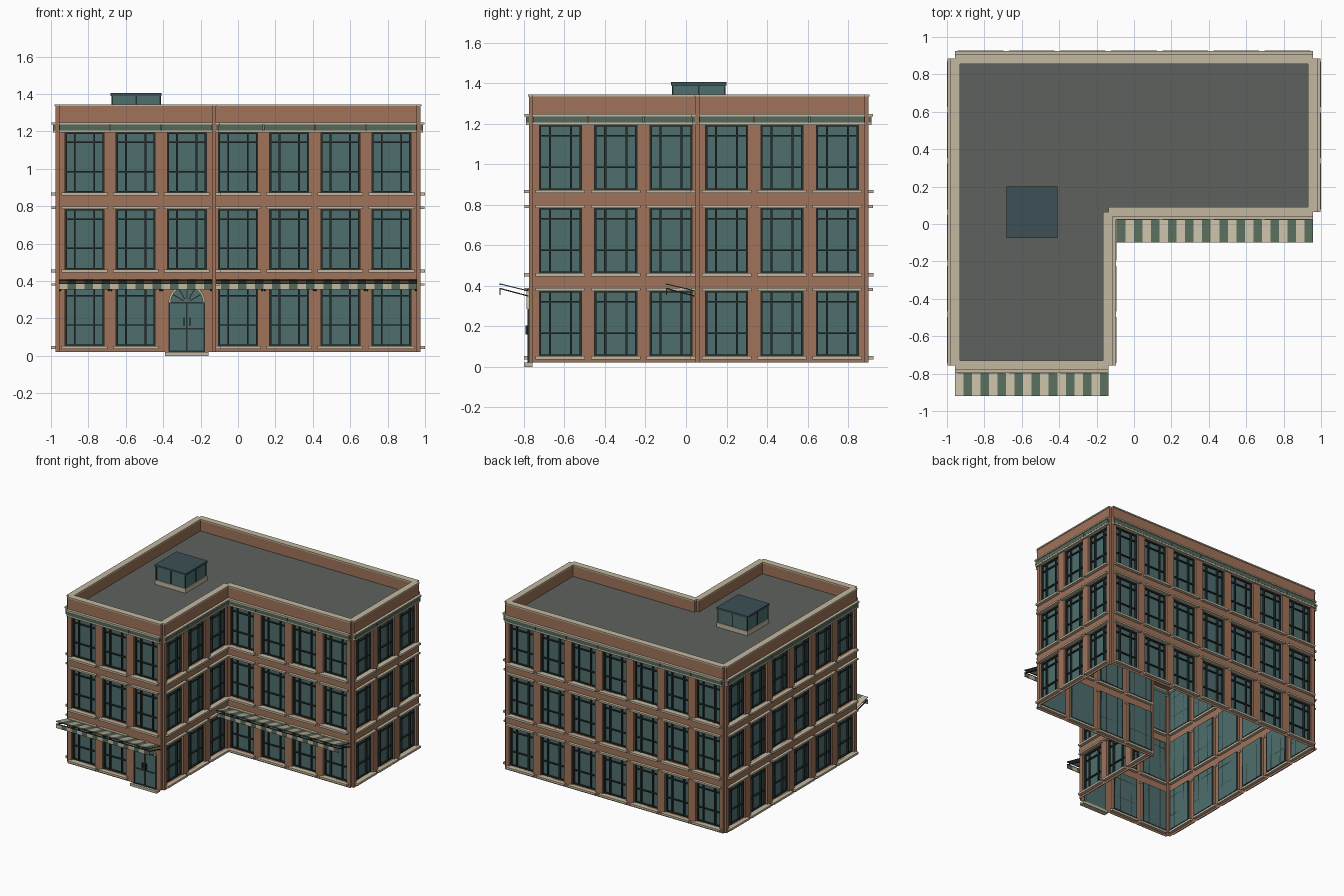
import bpy, bmesh
from math import sin, cos, pi
from mathutils import Vector

if "Cube" in bpy.data.objects:
    bpy.data.objects.remove(bpy.data.objects["Cube"])

COL = {"brick": (.35, .17, .10), "glass": (.077, .156, .156), "cream": (.54, .48, .35),
       "green": (.09, .14, .10), "roof": (.11, .12, .11), "dark": (.02, .03, .03),
       "lid": (.045, .08, .09)}
MATS = {}
for k, c in COL.items():
    MATS[k] = bpy.data.materials.new(k)
    MATS[k].diffuse_color = (*c, 1)

parts = {}


def part(name, mat):
    if name not in parts:
        parts[name] = (bmesh.new(), mat)
    return parts[name][0]


def face(bm, M, pts):
    bm.faces.new([bm.verts.new(M(*p)) for p in pts])


def solid(bm, M, a, b):
    """Closed solid between two matching rings."""
    va = [bm.verts.new(M(*p)) for p in a]
    vb = [bm.verts.new(M(*p)) for p in b]
    n = len(va)
    fs = [bm.faces.new(va), bm.faces.new(vb[::-1])]
    fs += [bm.faces.new((va[i], vb[i], vb[(i + 1) % n], va[(i + 1) % n])) for i in range(n)]
    bmesh.ops.recalc_face_normals(bm, faces=fs)


def prism(bm, M, uz, d0, d1):
    solid(bm, M, [(u, d0, z) for u, z in uz], [(u, d1, z) for u, z in uz])


def box(bm, M, u0, u1, d0, d1, z0, z1):
    prism(bm, M, [(u0, z0), (u1, z0), (u1, z1), (u0, z1)], d0, d1)


W = .2735            # bay width
H = W / 2
FL = .41             # storey height
D = .018             # wall face offset
X, XN = 3.5 * W, -.5 * W
Y0 = -.757
YN, Y1 = Y0 + 3 * W, Y0 + 6 * W


def window(M, z0, z1):
    g, f = part("window_glass", "glass"), part("window_frames", "dark")
    w, b = .104, -.012
    face(g, M, [(-w, b, z0), (w, b, z0), (w, b, z1), (-w, b, z1)])
    for u in (-w + .004, -.052, .052, w - .004):
        box(f, M, u - .005, u + .005, b, .002, z0, z1)
    for z in (z0 + .004, z0 + .112, z0 + .268, z1 - .004):
        box(f, M, -w, w, b, 0, z - .004, z + .004)


def wall(M, za, zb, z0, z1, hole, ends):
    bm = part("brick_walls", "brick")
    w, b = .104, -.012
    outer = [(-H, D, za), (H, D, za), (H, D, zb), (-H, D, zb)]
    if hole:
        F = [(-w, D, z0), (w, D, z0), (w, D, z1), (-w, D, z1)]
        B = [(u, b, z) for u, _, z in F]
        for i in range(4):
            j = (i + 1) % 4
            face(bm, M, [outer[i], outer[j], F[j], F[i]])
            face(bm, M, [F[i], F[j], B[j], B[i]])
    else:
        face(bm, M, outer)
    if ends[0]:
        face(bm, M, [(-H, 0, za), (-H, D, za), (-H, D, zb), (-H, 0, zb)])
    if ends[1]:
        face(bm, M, [(H, D, za), (H, 0, za), (H, 0, zb), (H, D, zb)])


def door(M):
    r, zc = .092, .285
    box(part("door_step", "cream"), M, -.117, .117, 0, .043, 0, .02)
    leaf, trim, fr = part("door_glass", "glass"), part("door_arch", "cream"), part("door_frame", "dark")
    box(leaf, M, -.095, .095, 0, .021, .02, zc)
    arc = [(cos(pi * i / 16), sin(pi * i / 16)) for i in range(17)]
    prism(leaf, M, [(r * c, zc + r * s) for c, s in arc], 0, .021)
    for (c, s), (e, t) in zip(arc, arc[1:]):
        prism(trim, M, [(k * p, zc + k * q) for k, p, q in
                        ((r - .006, c, s), (r + .006, c, s), (r + .006, e, t), (r - .006, e, t))], .01, .03)
    for i in range(1, 6):     # fanlight spokes
        c, s = cos(pi * i / 6), sin(pi * i / 6)
        prism(fr, M, [(k * c + o * s, zc + k * s - o * c) for k, o in
                      ((.02, -.003), (r, -.003), (r, .003), (.02, .003))], .018, .026)
    for u in (-.094, 0, .094):
        box(fr, M, u - .004, u + .004, .015, .026, .02, zc)
    for z in (.025, .145, zc):
        box(fr, M, -.097, .097, .015, .025, z - .004, z + .004)
    for u in (-.016, .016):
        box(part("door_handles", "dark"), M, u - .003, u + .003, .02, .036, .16, .205)


def awning(M):
    s = W / 6
    for i in range(6):
        k = ("cream", "green")[i % 2]
        bm = part("awning_" + k + "_stripes", k)
        u0, u1 = -H + i * s, -H + (i + 1) * s
        prof = [(.02, .372), (.163, .407), (.163, .412), (.02, .377)]
        solid(bm, M, [(u0, d, z) for d, z in prof], [(u1, d, z) for d, z in prof])
        box(bm, M, u0, u1, .158, .163, .355, .385)
    rods = part("awning_rods", "dark")
    prof = [(.02, .346), (.163, .384), (.163, .390), (.02, .352)]
    for u in (-H + .006, H - .006):
        solid(rods, M, [(u - .004, d, z) for d, z in prof], [(u + .004, d, z) for d, z in prof])
    box(rods, M, -H, H, .157, .163, .384, .39)
    box(rods, M, -H, H, .157, .163, .403, .409)


def bay(M, ends, has_door, has_awning):
    sills = part("sills_and_lintels", "cream")
    for i in range(3):
        o = i * FL
        is_door = has_door and i == 0
        za, zb = .02 + o, (1.25 if i == 2 else .02 + o + FL)
        z0, z1 = .053 + o, .375 + o
        wall(M, za, zb, z0, z1, not is_door, ends)
        if is_door:
            door(M)
            continue
        window(M, z0, z1)
        box(sills, M, -.122, .122, -.005, .043, .037 + o, .053 + o)
        if i < 2:
            box(sills, M, -.122, .122, .01, .04, .375 + o, .388 + o)
    # cornice, parapet and coping
    cor = part("cornice_moulding", "cream")
    box(cor, M, -H, H, .01, .032, 1.193, 1.205)
    box(part("cornice_band", "green"), M, -H + .002, H - .002, .01, .033, 1.205, 1.236)
    box(cor, M, -H, H, .01, .040, 1.236, 1.247)
    box(part("parapet", "brick"), M, -H, H, -.024, D, 1.245, 1.335)
    box(part("coping", "cream"), M, -H, H, -.028, .023, 1.335, 1.345)
    if has_awning:
        awning(M)


# walk round the L-shaped outline placing bays
P = [(-X, Y0), (XN, Y0), (XN, YN), (X, YN), (X, Y1), (-X, Y1)]
for e, n in enumerate((3, 3, 4, 3, 7, 6)):
    a, b = Vector(P[e]), Vector(P[(e + 1) % 6])
    t = (b - a).normalized()
    out = Vector((t.y, -t.x))
    for i in range(n):
        c = a + t * (i + .5) * W

        def M(u, d, z, c=c):
            q = c + t * u + out * d
            return (q.x, q.y, z)
        bay(M, (i == 0, i == n - 1), e == 0 and i == 2, e in (0, 2))

# flat roof and rooftop skylight
world = lambda x, y, z: (x, y, z)
face(part("roof_deck", "roof"), world, [(x, y, 1.25) for x, y in P])


def block(name, mat, h, z0, z1):
    box(part(name, mat), world, -.545 - h, -.545 + h, .063 - h, .063 + h, z0, z1)


block("skylight_base", "cream", .136, 1.25, 1.285)
block("skylight_glass", "glass", .129, 1.285, 1.39)
block("skylight_lid", "lid", .137, 1.39, 1.405)
for sx in (-1, 0, 1):
    for sy in (-1, 0, 1):
        if sx or sy:
            x, y = -.545 + sx * .128, .063 + sy * .128
            box(part("skylight_bars", "dark"), world, x - .004, x + .004, y - .004, y + .004, 1.285, 1.39)

for name, (bm, mat) in parts.items():
    me = bpy.data.meshes.new(name)
    if name == "brick_walls":
        bmesh.ops.remove_doubles(bm, verts=bm.verts[:], dist=1e-5)
    bm.to_mesh(me)
    bm.free()
    me.materials.append(MATS[mat])
    bpy.context.collection.objects.link(bpy.data.objects.new(name, me))

for m in bpy.data.materials:
    if m.users and not m.is_grease_pencil:
        m.use_nodes = True
        m.node_tree.nodes["Principled BSDF"].inputs["Base Color"].default_value = m.diffuse_color
